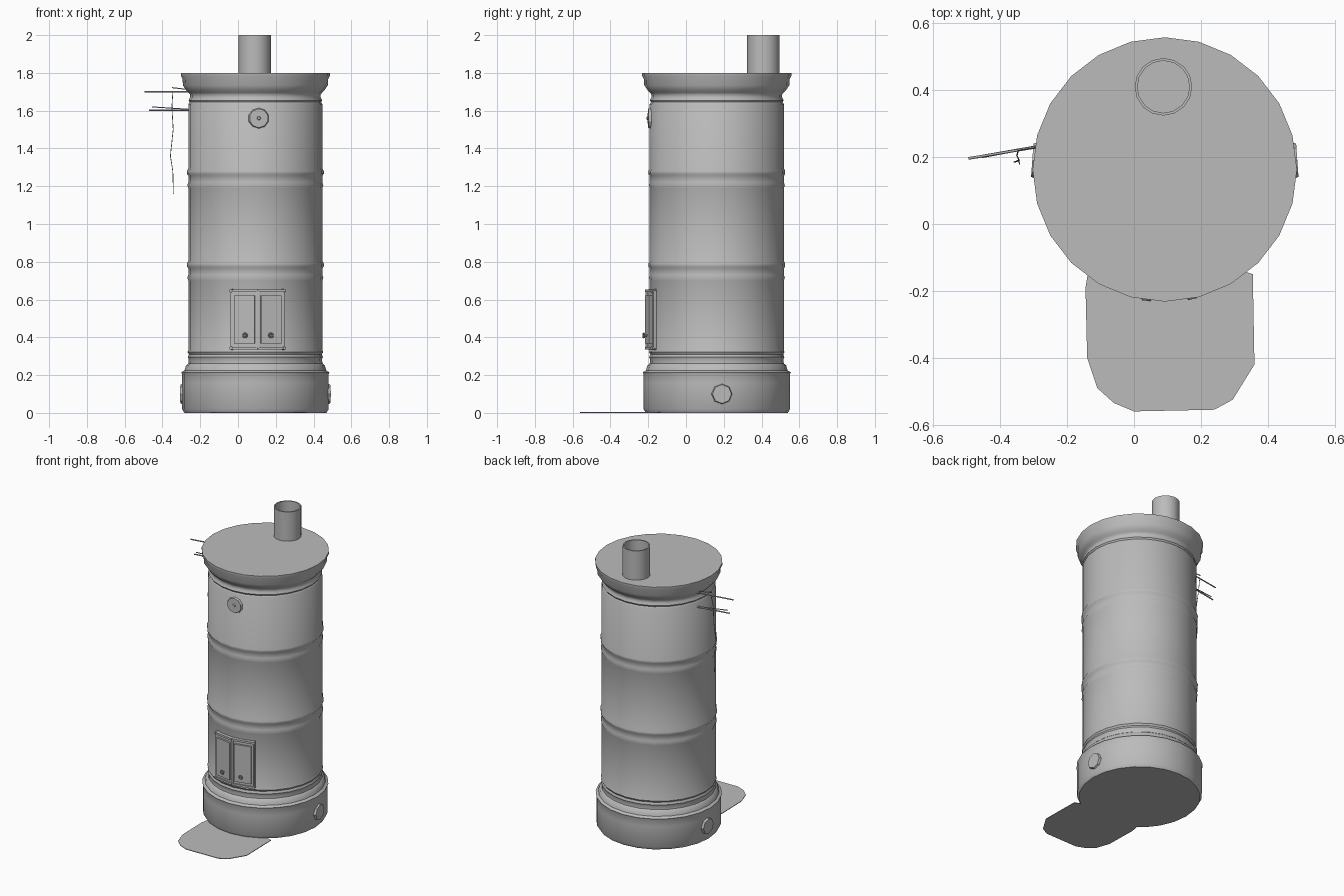
import bpy, bmesh, math
from mathutils import Vector

if "Cube" in bpy.data.objects:
    bpy.data.objects.remove(bpy.data.objects["Cube"], do_unlink=True)

grey = bpy.data.materials.new("iron grey")
grey.use_nodes = True
grey.diffuse_color = (0.5, 0.5, 0.5, 1)
grey.node_tree.nodes["Principled BSDF"].inputs["Base Color"].default_value = (0.5, 0.5, 0.5, 1)

CX, CY = 0.092, 0.163   # stove axis


def finish(obj, name, smooth=True):
    obj.name = name
    obj.data.materials.append(grey)
    bpy.ops.object.select_all(action='DESELECT')
    obj.select_set(True)
    bpy.context.view_layer.objects.active = obj
    if smooth:
        bpy.ops.object.shade_smooth_by_angle(angle=math.radians(38))
    return obj


def from_bmesh(bm, name, smooth=True):
    bmesh.ops.recalc_face_normals(bm, faces=bm.faces)
    mesh = bpy.data.meshes.new(name)
    bm.to_mesh(mesh)
    bm.free()
    obj = bpy.data.objects.new(name, mesh)
    bpy.context.collection.objects.link(obj)
    return finish(obj, name, smooth)


def lathe(name, profile, x, y, sides):
    """Revolve (radius, height) pairs and close both ends."""
    bm = bmesh.new()
    rings = []
    for r, z in profile:
        angles = [2 * math.pi * i / sides for i in range(sides)]
        rings.append([bm.verts.new((x + r * math.sin(a), y - r * math.cos(a), z)) for a in angles])
    for low, high in zip(rings, rings[1:]):
        for i in range(sides):
            j = (i + 1) % sides
            bm.faces.new((low[i], low[j], high[j], high[i]))
    bm.faces.new(rings[0])
    bm.faces.new(rings[-1])
    return from_bmesh(bm, name)


def on_wall(angle, radius, z):
    return Vector((CX + radius * math.sin(angle), CY - radius * math.cos(angle), z))


def wall_box(name, angle, radius, z, width, depth, height):
    """Box set tangent to the stove wall."""
    bpy.ops.mesh.primitive_cube_add(size=1, location=on_wall(angle, radius, z), rotation=(0, 0, angle))
    obj = bpy.context.object
    obj.scale = (width, depth, height)
    return finish(obj, name, False)


def wall_disc(name, angle, radius, z, r1, r2, depth, sides):
    """Short tapered disc facing outwards from the stove wall."""
    bpy.ops.mesh.primitive_cone_add(vertices=sides, radius1=r1, radius2=r2, depth=depth,
                                    location=on_wall(angle, radius, z),
                                    rotation=(math.pi / 2, 0, angle))
    return finish(bpy.context.object, name, False)


def wire(name, points, radius):
    curve = bpy.data.curves.new(name, 'CURVE')
    curve.dimensions = '3D'
    curve.bevel_depth = radius
    curve.bevel_resolution = 1
    curve.use_fill_caps = True
    spline = curve.splines.new('POLY')
    spline.points.add(len(points) - 1)
    for p, co in zip(spline.points, points):
        p.co = (*co, 1)
    obj = bpy.data.objects.new(name, curve)
    bpy.context.collection.objects.link(obj)
    curve.materials.append(grey)


# Stove body: plinth, hoops and cornice in one turned profile
BODY = 0.355
profile = [(0.376, 0), (0.388, 0.02), (0.388, 0.16), (0.388, 0.205), (0.392, 0.215),
           (0.375, 0.225), (0.368, 0.25), (0.355, 0.262), (0.353, 0.285), (0.358, 0.295),
           (0.352, 0.31), (0.359, 0.322), (BODY, 0.33)]
for z in (0.70, 1.19):
    profile += [(BODY, z), (BODY + 0.005, z + 0.015), (BODY, z + 0.03), (BODY, z + 0.065),
                (BODY + 0.007, z + 0.075), (BODY + 0.007, z + 0.09), (BODY, z + 0.105)]
profile += [(BODY, 1.635), (0.348, 1.645), (0.354, 1.655), (0.346, 1.67), (0.346, 1.685),
            (0.353, 1.695), (0.364, 1.705), (0.384, 1.735), (0.385, 1.765),
            (0.395, 1.785), (0.395, 1.80)]
lathe("stove_body", profile, CX, CY, 24)

# Flue pipe, open at the top
lathe("flue_pipe", [(0.086, 1.79), (0.086, 2.0), (0.078, 2.0), (0.078, 1.81)], 0.088, 0.41, 16)

# Double fire door with frame, following the curve of the wall
MID, HALF, DOOR_Z, DOOR_H = 0.035, 0.385, 0.495, 0.305
for side, label in ((-1, "right"), (1, "left")):
    a = MID + side * HALF / 2
    wall_box(f"door_backing_{label}", a, 0.355, DOOR_Z, 0.14, 0.02, DOOR_H - 0.01)
    wall_box(f"door_leaf_{label}", a, 0.366, DOOR_Z, 0.112, 0.022, DOOR_H - 0.05)
    for z, part in ((DOOR_Z - DOOR_H / 2, "bottom"), (DOOR_Z + DOOR_H / 2, "top")):
        wall_box(f"door_frame_{part}_{label}", a, 0.361, z, 0.142, 0.025, 0.013)
        wall_disc(f"door_hinge_{part}_{label}", MID + side * HALF, 0.365, z, 0.009, 0.009, 0.03, 8)
    wall_box(f"door_frame_side_{label}", MID + side * HALF, 0.358, DOOR_Z, 0.013, 0.024, DOOR_H)
    # Door knob: stem and small ring
    k = MID + side * 0.175
    wall_disc(f"door_knob_stem_{label}", k, 0.383, 0.41, 0.005, 0.005, 0.025, 8)
    bpy.ops.mesh.primitive_torus_add(major_radius=0.011, minor_radius=0.004, major_segments=12,
                                     minor_segments=6, location=on_wall(k, 0.393, 0.41),
                                     rotation=(math.pi / 2, 0, k))
    finish(bpy.context.object, f"door_knob_ring_{label}")
wall_box("door_centre_strip", MID, 0.366, DOOR_Z, 0.013, 0.024, DOOR_H)

# Round damper on the upper front, and clean-out caps on both sides of the plinth
wall_disc("damper_plate", 0.05, 0.356, 1.56, 0.056, 0.05, 0.016, 10)
wall_disc("damper_boss", 0.05, 0.365, 1.56, 0.012, 0.008, 0.012, 8)
for side, label in ((1, "left"), (-1, "right")):
    wall_disc(f"cleanout_cap_{label}", side * math.radians(94), 0.388, 0.10, 0.056, 0.05, 0.018, 8)

# Floor plate in front of the stove
outline = [(-0.135, -0.13), (-0.145, -0.19), (-0.14, -0.40), (-0.11, -0.49), (-0.06, -0.535),
           (0, -0.56), (0.24, -0.555), (0.295, -0.525), (0.36, -0.42), (0.355, -0.15), (0.2, -0.1)]
bm = bmesh.new()
face = bm.faces.new([bm.verts.new((x, y, 0)) for x, y in outline])
lifted = bmesh.ops.extrude_face_region(bm, geom=[face])["geom"]
bmesh.ops.translate(bm, vec=(0, 0, 0.004),
                    verts=[v for v in lifted if isinstance(v, bmesh.types.BMVert)])
from_bmesh(bm, "floor_plate", False)

# Damper rods and hanging cord on the right side
wire("upper_rod", [(-0.495, 0.196, 1.70), (-0.23, 0.24, 1.70)], 0.004)
wire("upper_hook", [(-0.35, 0.222, 1.722), (-0.23, 0.24, 1.708)], 0.003)
wire("lower_rod", [(-0.47, 0.2, 1.603), (-0.24, 0.24, 1.603)], 0.004)
wire("lower_hook", [(-0.455, 0.2, 1.62), (-0.24, 0.24, 1.606)], 0.003)
wire("hanging_cord", [(-0.345, 0.222, 1.70), (-0.35, 0.205, 1.62), (-0.343, 0.19, 1.50),
                      (-0.358, 0.185, 1.36), (-0.345, 0.19, 1.28), (-0.342, 0.18, 1.16)], 0.002)
